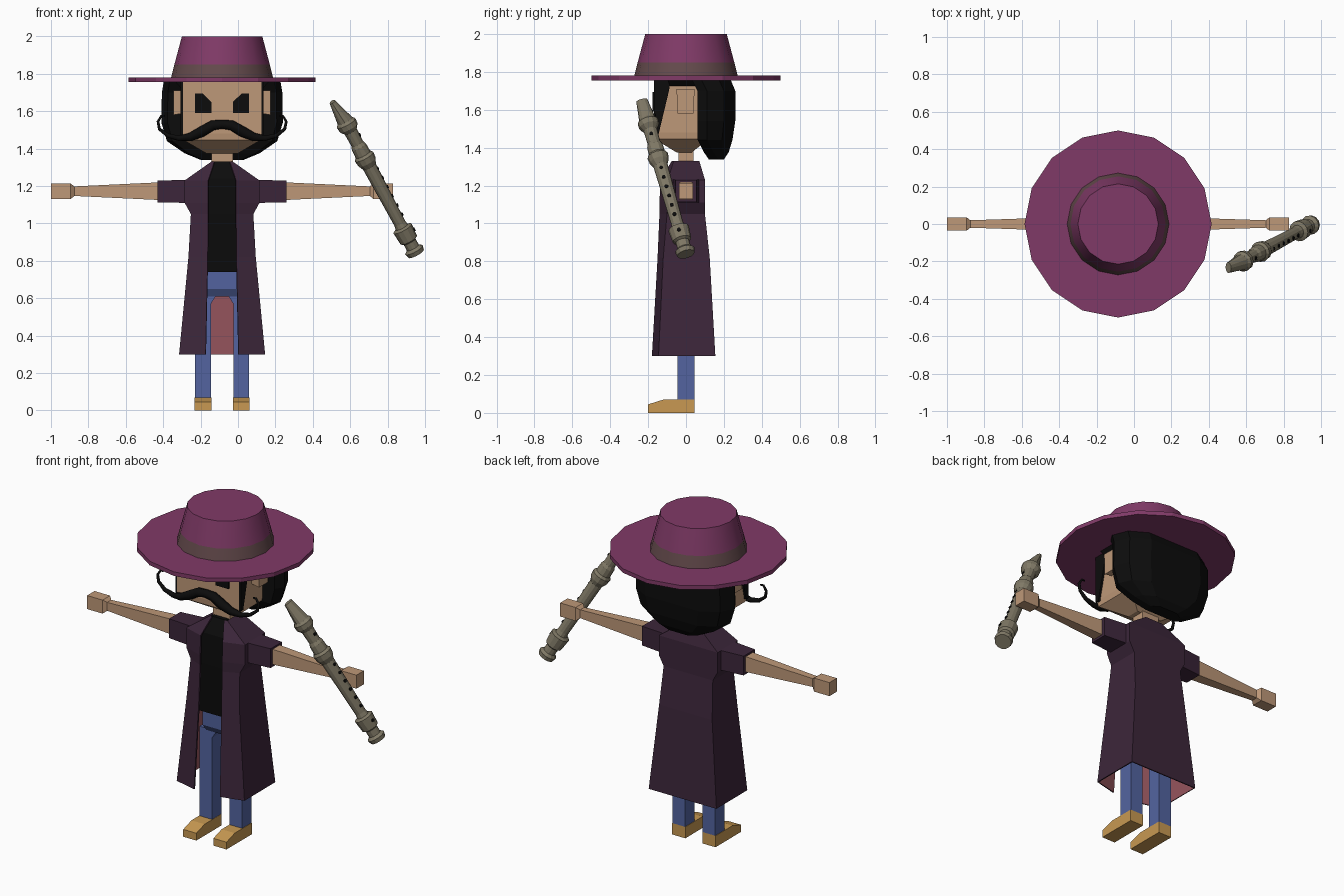
import bpy, bmesh, math
from mathutils import Vector

if "Cube" in bpy.data.objects:
    bpy.data.objects.remove(bpy.data.objects["Cube"])

CX = -0.085  # the figure's centre line


def material(name, r, g, b):
    m = bpy.data.materials.new(name)
    lin = [(c / 255 / 12.92) if c < 11 else ((c / 255 + 0.055) / 1.055) ** 2.4 for c in (r, g, b)]
    m.diffuse_color = (*lin, 1)
    m.use_nodes = True
    m.node_tree.nodes["Principled BSDF"].inputs["Base Color"].default_value = m.diffuse_color
    return m


SKIN = material("skin", 190, 152, 120)
BLACK = material("black", 12, 12, 12)
PURPLE = material("hat purple", 128, 58, 103)
BAND = material("hat band brown", 100, 74, 76)
COAT = material("coat plum", 60, 38, 58)
LINING = material("coat lining red", 152, 86, 94)
DENIM = material("denim blue", 83, 100, 160)
LEATHER = material("shoe tan", 200, 153, 82)
WOOD = material("recorder wood", 128, 121, 102)


def loft(name, rings, mats, closed=True, cx=CX):
    """Skin a list of equal-length point rings; closed shapes get end caps."""
    bm = bmesh.new()
    vs = [[bm.verts.new(p) for p in ring] for ring in rings]
    n = len(rings[0])
    for a, b in zip(vs, vs[1:]):
        for i in range(n if closed else n - 1):
            j = (i + 1) % n
            bm.faces.new((a[i], a[j], b[j], b[i]))
    if closed:
        bm.faces.new(vs[0])
        bm.faces.new(vs[-1])
        bmesh.ops.recalc_face_normals(bm, faces=bm.faces)
    me = bpy.data.meshes.new(name)
    bm.to_mesh(me)
    bm.free()
    for m in mats if isinstance(mats, list) else [mats]:
        me.materials.append(m)
    ob = bpy.data.objects.new(name, me)
    ob.location.x = cx
    bpy.context.collection.objects.link(ob)
    return ob


def rect_z(z, w, y0, y1):
    return [(-w, y0, z), (w, y0, z), (w, y1, z), (-w, y1, z)]


def rect_x(x, z0, z1, d):
    return [(x, -d, z0), (x, d, z0), (x, d, z1), (x, -d, z1)]


def circle(z, r, n=16):
    return [(r * math.cos(2 * math.pi * i / n), r * math.sin(2 * math.pi * i / n), z) for i in range(n)]


def prism_x(pts, x0, x1):
    return [[(x, y, z) for y, z in pts] for x in (x0, x1)]


def prism_y(pts, y0, y1):
    return [[(x, y, z) for x, z in pts] for y in (y0, y1)]


def select(ob):
    bpy.ops.object.select_all(action='DESELECT')
    ob.select_set(True)
    bpy.context.view_layer.objects.active = ob


# Paired parts
SHOE = [(0.045, 0), (0.045, 0.07), (-0.12, 0.07), (-0.2, 0.045), (-0.2, 0)]
LEG = [(0.06, 0.07), (0.145, 0.07), (0.145, 0.62), (0.035, 0.62), (0.035, 0.61), (0.06, 0.57)]
BURN = [(-0.168, 1.76), (-0.08, 1.76), (-0.09, 1.70), (-0.145, 1.47), (-0.168, 1.47)]
EYE = [(0.145, 1.59), (0.145, 1.695), (0.105, 1.695), (0.058, 1.65), (0.058, 1.59)]
for s, side in ((-1, "left"), (1, "right")):
    loft(side + "_shoe", prism_x(SHOE, s * 0.058, s * 0.147), LEATHER)
    loft(side + "_leg", prism_y([(s * x, z) for x, z in LEG], -0.045, 0.045), DENIM)
    loft(side + "_sleeve", [rect_x(s * 0.18, 1.11, 1.232, 0.07), rect_x(s * 0.345, 1.112, 1.23, 0.055)], COAT)
    loft(side + "_arm_and_hand", [
        rect_x(s * 0.33, 1.125, 1.22, 0.035), rect_x(s * 0.79, 1.147, 1.198, 0.02),
        rect_x(s * 0.81, 1.13, 1.213, 0.036), rect_x(s * 0.915, 1.13, 1.213, 0.036)], SKIN)
    loft(side + "_sideburn", prism_x(BURN, s * 0.2, s * 0.222), BLACK)
    loft(side + "_ear", [
        [(s * 0.2, -0.045, 1.59), (s * 0.2, 0.04, 1.59), (s * 0.2, 0.045, 1.71), (s * 0.2, -0.05, 1.71)],
        [(s * 0.26, -0.045, 1.58), (s * 0.26, 0.04, 1.58), (s * 0.26, 0.045, 1.71), (s * 0.26, -0.05, 1.71)]], SKIN)
    loft(side + "_eye", prism_y([(s * x, z) for x, z in EYE], -0.178, -0.169), BLACK)

# Trousers top and shirt
loft("trouser_hips", [rect_z(0.61, 0.1, -0.045, 0.045), rect_z(0.65, 0.105, -0.072, 0.072),
                      rect_z(0.75, 0.105, -0.075, 0.075)], DENIM)
loft("shirt", [rect_z(0.74, 0.12, -0.085, 0.085), rect_z(1.05, 0.12, -0.11, 0.085),
               rect_z(1.24, 0.12, -0.11, 0.085), rect_z(1.33, 0.05, -0.065, 0.062)], BLACK)

# Open coat with a coloured lining: height, half width, opening, front, side front, back
COAT_RINGS = [(0.30, 0.23, 0.088, -0.18, -0.145, 0.155), (0.82, 0.18, 0.077, -0.15, -0.12, 0.125),
              (1.05, 0.167, 0.075, -0.14, -0.10, 0.10), (1.11, 0.2, 0.075, -0.14, -0.095, 0.10),
              (1.23, 0.2, 0.075, -0.135, -0.095, 0.10), (1.33, 0.058, 0.042, -0.075, -0.065, 0.07)]
coat = loft("coat", [[(-o, f, z), (-w, sf, z), (-w, b, z), (w, b, z), (w, sf, z), (o, f, z)]
                     for z, w, o, f, sf, b in COAT_RINGS], [COAT, LINING], closed=False)
if any(p.normal.y < -0.5 and p.center.y > 0.05 for p in coat.data.polygons):
    coat.data.flip_normals()
shell = coat.modifiers.new("lining", 'SOLIDIFY')
shell.thickness = 0.008
shell.offset = -1
shell.material_offset = 1
shell.material_offset_rim = 0

# Neck and head
loft("neck", [rect_z(1.30, 0.058, -0.04, 0.04), rect_z(1.42, 0.058, -0.04, 0.04)], SKIN)
loft("head", [rect_z(1.375, 0.085, -0.05, 0.03), rect_z(1.445, 0.205, -0.165, 0.12),
              rect_z(1.48, 0.21, -0.17, 0.15), rect_z(1.76, 0.21, -0.17, 0.15)], SKIN)

# Hair: full bulging back, thin layer over the temples
def hair_ring(z, w, f, b):
    half = [(w * 0.9, f), (w, f + 0.05), (w * 0.88, f + (b - f) * 0.7), (w * 0.55, b)]
    return [(x, y, z) for x, y in half] + [(-x, y, z) for x, y in reversed(half)]


loft("back_hair", [hair_ring(1.76, 0.312, 0.03, 0.235), hair_ring(1.70, 0.322, 0.06, 0.26),
                   hair_ring(1.54, 0.325, 0.06, 0.26), hair_ring(1.44, 0.295, 0.062, 0.245),
                   hair_ring(1.375, 0.2, 0.095, 0.225), hair_ring(1.338, 0.11, 0.12, 0.20)], BLACK)
loft("top_hair", [rect_z(1.725, 0.222, -0.085, 0.16), rect_z(1.77, 0.26, -0.1, 0.18)], BLACK)

# Moustache: a tapered curve with curled tips
HALF = [(0.05, -0.192, 1.525, 0.9), (0.11, -0.19, 1.49, 0.95), (0.17, -0.185, 1.462, 0.75),
        (0.23, -0.18, 1.455, 0.5), (0.29, -0.175, 1.47, 0.38), (0.335, -0.17, 1.505, 0.3),
        (0.343, -0.168, 1.545, 0.26), (0.325, -0.166, 1.575, 0.22), (0.305, -0.165, 1.575, 0.15)]
path = [(-x, y, z, r) for x, y, z, r in reversed(HALF)] + [(0, -0.192, 1.53, 0.8)] + HALF
cu = bpy.data.curves.new("moustache", 'CURVE')
cu.dimensions = '3D'
cu.bevel_depth = 0.031
cu.bevel_resolution = 1
cu.use_fill_caps = True
sp = cu.splines.new('POLY')
sp.points.add(len(path) - 1)
for p, (x, y, z, r) in zip(sp.points, path):
    p.co = (x, y, z, 1)
    p.radius = r
cu.materials.append(BLACK)
tache = bpy.data.objects.new("moustache", cu)
tache.location.x = CX
bpy.context.collection.objects.link(tache)
select(tache)
bpy.ops.object.convert(target='MESH')

# Hat
loft("hat_brim", [circle(1.755, 0.5), circle(1.78, 0.5)], PURPLE)
crown = loft("hat_crown", [circle(1.77, 0.275), circle(1.85, 0.255), circle(2.0, 0.215)], [PURPLE, BAND])
for p in crown.data.polygons:
    p.material_index = int(p.center.z < 1.85 and abs(p.normal.z) < 0.9)
select(crown)
bpy.ops.object.shade_smooth_by_angle(angle=math.radians(30))

# Recorder: turned profile (distance along, radius), tilted in space
A, B = Vector((0.952, 0.0, 0.838)), Vector((0.515, -0.235, 1.655))
axis = (B - A).normalized()
up = (Vector((1, 0, 0)) - axis * axis.x).normalized()
across = axis.cross(up)
L = (B - A).length
PROFILE = [(0, 0.047), (0.025, 0.053), (0.04, 0.036), (0.08, 0.036), (0.09, 0.05), (0.165, 0.056),
           (0.175, 0.036), (0.20, 0.032), (0.57, 0.038), (0.60, 0.052), (0.635, 0.056), (0.65, 0.044),
           (0.70, 0.042), (0.72, 0.034), (0.80, 0.036), (0.825, 0.054), (0.855, 0.056), (0.87, 0.044)]


def turned(t, r, flat=1.0, shift=0.0):
    c = A + axis * (t * L) + up * shift
    return [c + up * (r * flat * math.cos(a)) + across * (r * math.sin(a))
            for a in (math.tau * i / 12 for i in range(12))]


loft("recorder", [turned(t, r) for t, r in PROFILE] + [turned(1.0, 0.03, 0.55, -0.012)], WOOD, cx=0)

# Finger holes and windway as thin dark plates on the recorder
for i, t in enumerate((0.13, 0.24, 0.30, 0.36, 0.42, 0.48, 0.54, 0.76)):
    r = 0.055 if t < 0.2 else 0.037
    c = A + axis * (t * L) + up * r
    ring = [axis * (0.01 * math.cos(a)) + across * (0.01 * math.sin(a)) for a in (math.tau * k / 8 for k in range(8))]
    loft("finger_hole_%d" % (i + 1), [[c + v - up * 0.004 for v in ring], [c + v + up * 0.002 for v in ring]],
         BLACK, cx=0)
